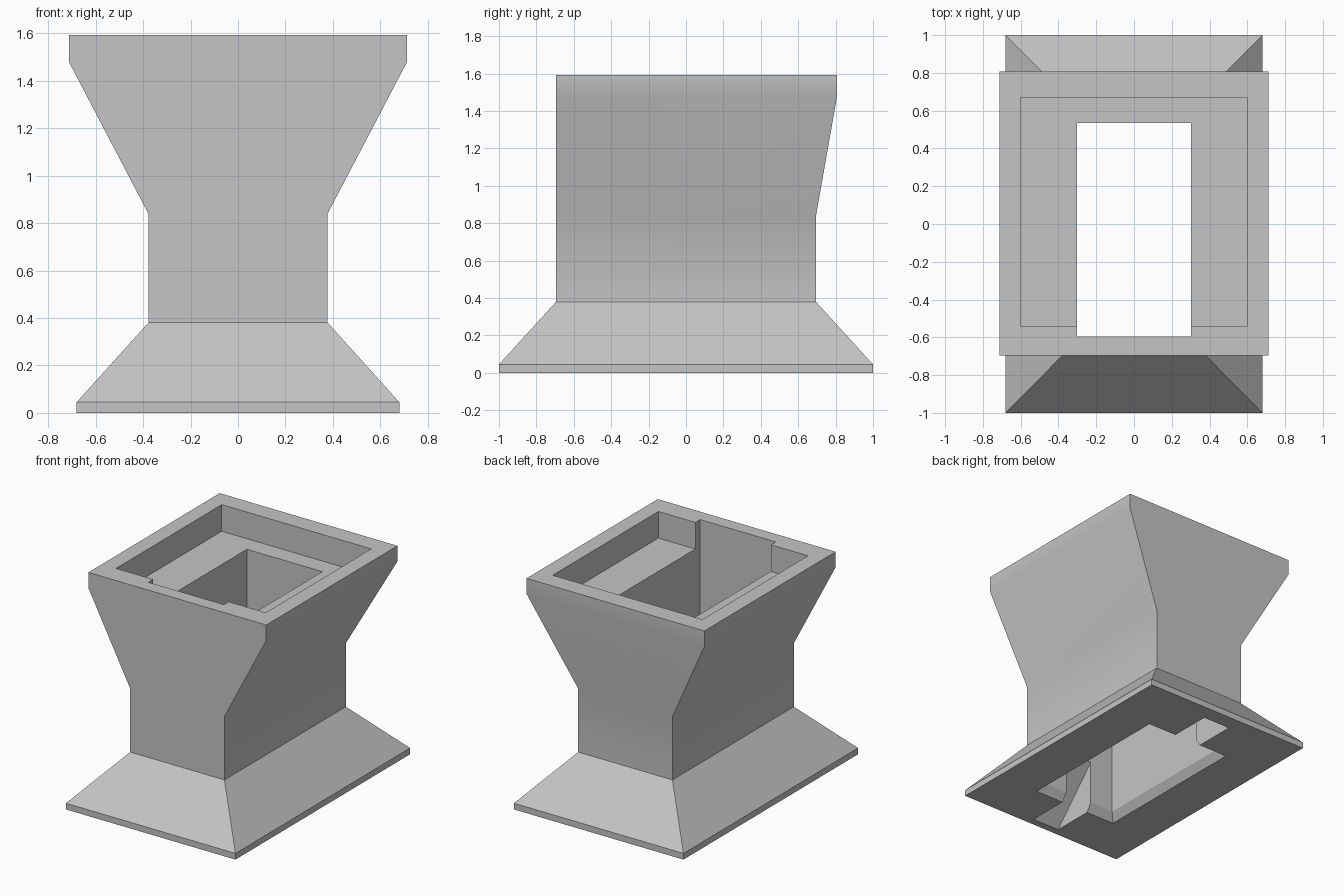
import bpy
import bmesh
import math

default = bpy.data.objects.get("Cube")
if default:
    bpy.data.objects.remove(default, do_unlink=True)

grey = bpy.data.materials.new("plain_grey")
grey.use_nodes = True
colour = (0.56, 0.56, 0.56, 1.0)
grey.diffuse_color = colour
grey.node_tree.nodes["Principled BSDF"].inputs["Base Color"].default_value = colour


def loft(name, rings):
    """Solid through closed rings of points, capped at both ends."""
    bm = bmesh.new()
    loops = [[bm.verts.new(p) for p in ring] for ring in rings]
    n = len(loops[0])
    for a, b in zip(loops, loops[1:]):
        for i in range(n):
            j = (i + 1) % n
            bm.faces.new((a[i], a[j], b[j], b[i]))
    bm.faces.new(loops[0][::-1])
    bm.faces.new(loops[-1])
    bmesh.ops.recalc_face_normals(bm, faces=bm.faces)
    mesh = bpy.data.meshes.new(name)
    bm.to_mesh(mesh)
    bm.free()
    mesh.materials.append(grey)
    obj = bpy.data.objects.new(name, mesh)
    bpy.context.collection.objects.link(obj)
    return obj


def rect(half_x, front, back, z):
    return [(-half_x, front, z), (half_x, front, z), (half_x, back, z), (-half_x, back, z)]


# Outer body: foot plate, sloped skirt, neck, flare and rim
body = loft("pedestal_body", [
    rect(0.68, -1.0, 1.0, 0.0),
    rect(0.68, -1.0, 1.0, 0.045),
    rect(0.378, -0.695, 0.695, 0.38),
    rect(0.378, -0.695, 0.695, 0.84),
    rect(0.713, -0.695, 0.808, 1.48),
    rect(0.713, -0.695, 0.808, 1.593),
])

# Shallow recess in the top
recess = loft("recess_cutter", [rect(0.6, -0.54, 0.67, z) for z in (1.40, 1.75)])

# Through shaft with a chamfered lower mouth
grow = 0.08
shaft = loft("shaft_cutter", [
    rect(0.303 + grow, -0.595 - grow, 0.535 + grow, -0.06),
    rect(0.303, -0.595, 0.535, 0.06),
    rect(0.303, -0.595, 0.535, 1.8),
])

# Narrow slot under the foot, with sloped ends
slot_profile = [(-0.945, -0.1), (0.885, -0.1), (0.885, 0), (0.535, 0.38), (-0.595, 0.38), (-0.945, 0)]
slot = loft("slot_cutter", [[(x, y, z) for y, z in slot_profile] for x in (-0.11, 0.11)])

# Cut the openings out of the body
bpy.ops.object.select_all(action='DESELECT')
bpy.context.view_layer.objects.active = body
body.select_set(True)
for cutter in (recess, shaft, slot):
    cutter.hide_render = True
    mod = body.modifiers.new(cutter.name, 'BOOLEAN')
    mod.operation = 'DIFFERENCE'
    mod.solver = 'EXACT'
    mod.object = cutter
    bpy.ops.object.modifier_apply(modifier=mod.name)
    bpy.data.objects.remove(cutter, do_unlink=True)

# Soft bends on the flare, crisp corners elsewhere
bpy.ops.object.shade_smooth_by_angle(angle=math.radians(30))
